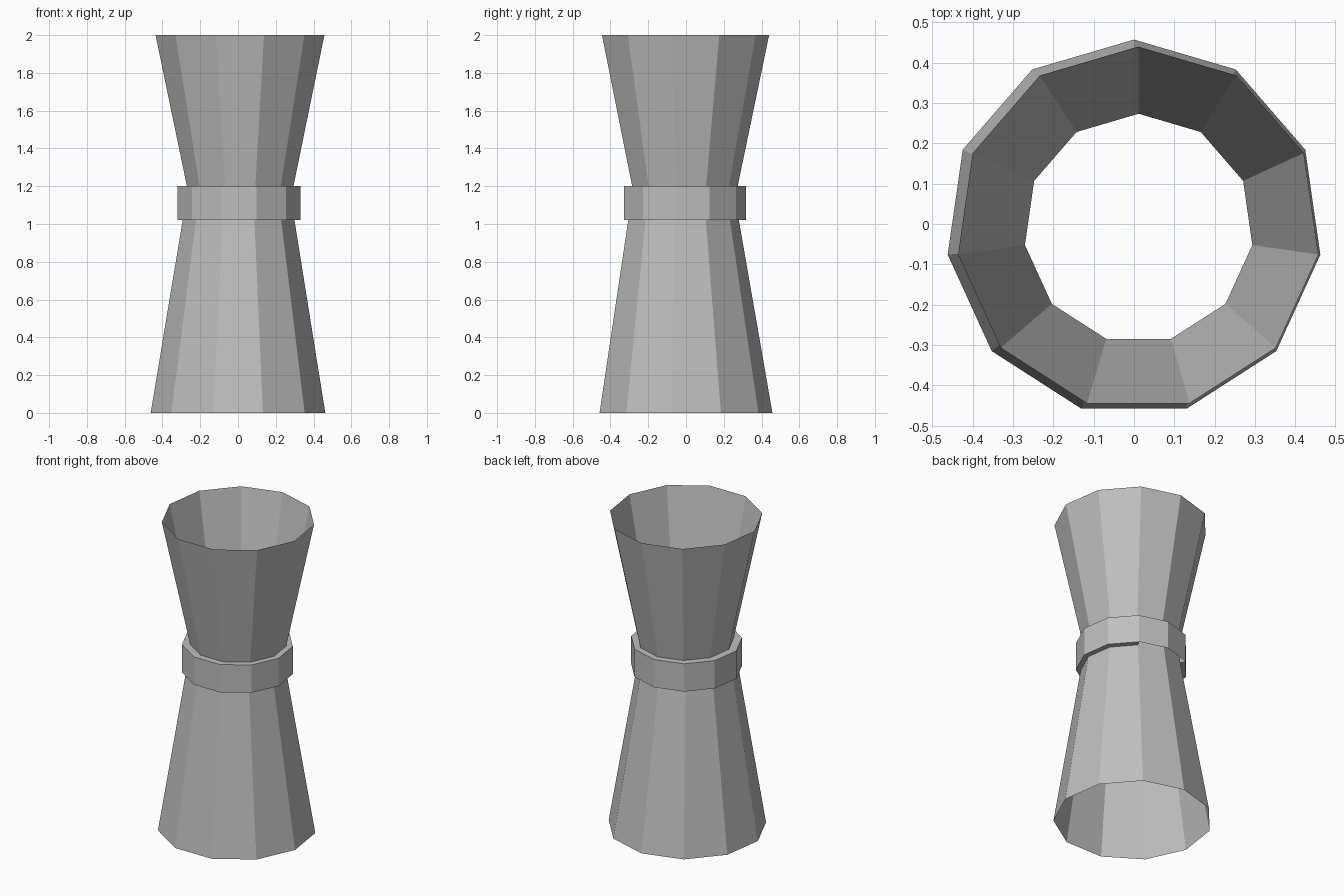
import bpy
import math

SIDES = 11

cube = bpy.data.objects.get("Cube")
if cube:
    bpy.data.objects.remove(cube, do_unlink=True)

metal = bpy.data.materials.new("grey_metal")
metal.use_nodes = True
grey = (0.52, 0.52, 0.52, 1)
metal.diffuse_color = grey
metal.node_tree.nodes["Principled BSDF"].inputs["Base Color"].default_value = grey


def loop(z, radius, cx, cy):
    """Eleven-sided section with one corner pointing to the back."""
    angles = [math.pi / 2 + 2 * math.pi * i / SIDES for i in range(SIDES)]
    return [(cx + radius * math.cos(a), cy + radius * math.sin(a), z) for a in angles]


def loft(name, sections, skip=()):
    """Flat-faced open shell through the sections; skip lists (row, side) gaps."""
    verts = [v for s in sections for v in loop(*s)]
    faces = []
    for row in range(len(sections) - 1):
        for i in range(SIDES):
            if (row, i) in skip:
                continue
            j = (i + 1) % SIDES
            a, b = row * SIDES, (row + 1) * SIDES
            faces.append((a + i, a + j, b + j, b + i))
    mesh = bpy.data.meshes.new(name)
    mesh.from_pydata(verts, [], faces)
    mesh.materials.append(metal)
    obj = bpy.data.objects.new(name, mesh)
    bpy.context.collection.objects.link(obj)
    return obj


# Sections: height, radius, centre x, centre y
base = (0, 0.467, 0, -0.0095)
waist_low = (1.02, 0.299, 0.003, -0.019)
waist_high = (1.2, 0.285, 0.0115, -0.0115)
rim = (2, 0.4515, 0.0105, -0.0115)
band_low = (1.02, 0.329, 0.006, -0.012)
band_high = (1.2, 0.329, 0.006, -0.012)

# Two thin-walled cups joined by a hidden sleeve
loft("lower_cup", [base, waist_low])
loft("waist_sleeve", [waist_low, waist_high])
loft("upper_cup", [waist_high, rim])

# Collar band, its underside open on the two rear sides
loft("collar_band", [waist_low, band_low, band_high, waist_high],
     skip={(0, 0), (0, SIDES - 1)})
